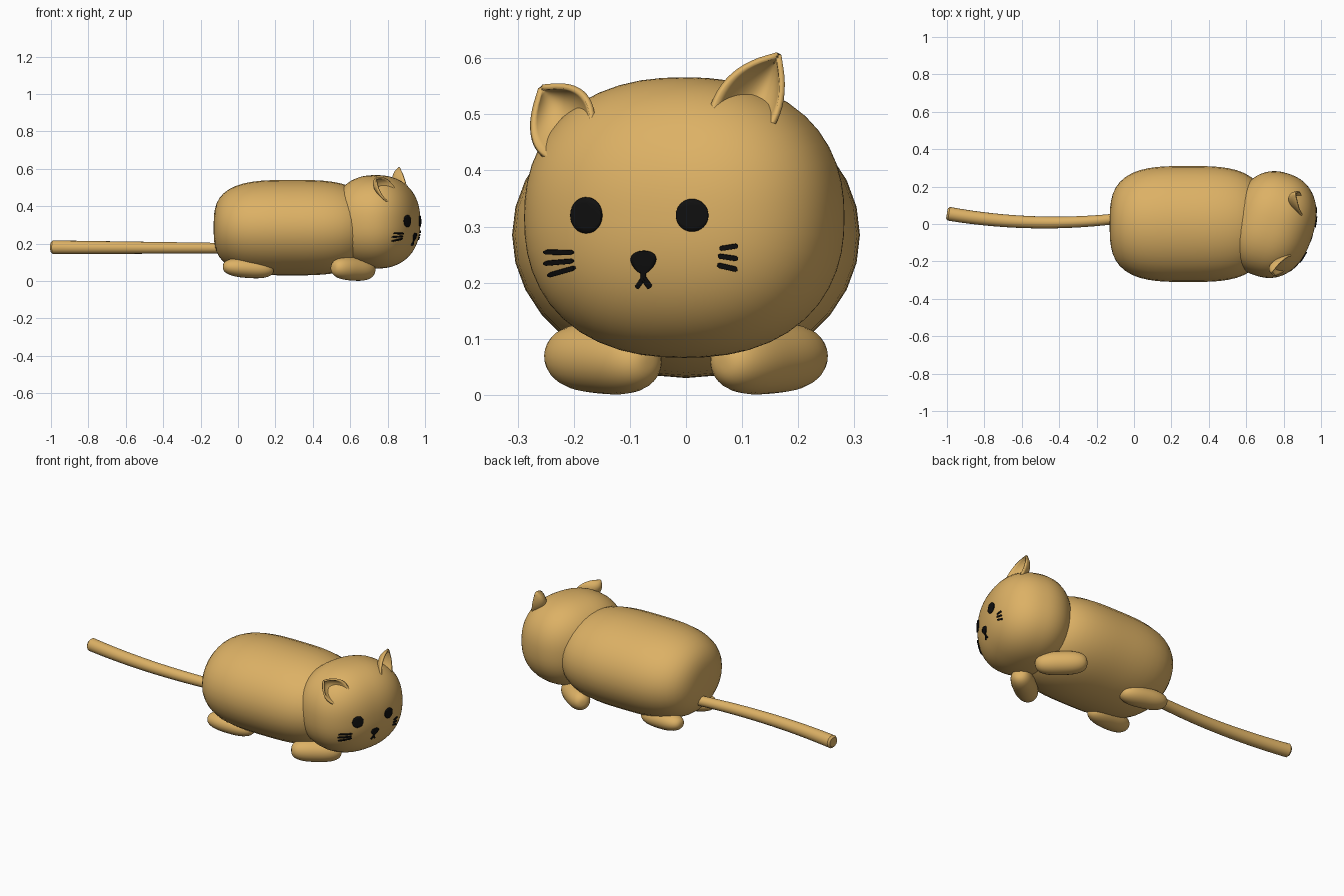
import bpy, bmesh, math
from mathutils import Vector, Matrix

if "Cube" in bpy.data.objects:
    bpy.data.objects.remove(bpy.data.objects["Cube"], do_unlink=True)


def material(name, colour, rough):
    m = bpy.data.materials.new(name)
    m.use_nodes = True
    m.diffuse_color = colour
    bsdf = m.node_tree.nodes["Principled BSDF"]
    bsdf.inputs["Base Color"].default_value = colour
    bsdf.inputs["Roughness"].default_value = rough
    return m


FUR = material("tan_fur", (0.72, 0.44, 0.13, 1), 0.7)
BLACK = material("black", (0.005, 0.005, 0.005, 1), 0.5)


def finish(obj, mat, angle=50):
    obj.data.materials.clear()
    obj.data.materials.append(mat)
    bpy.ops.object.select_all(action="DESELECT")
    obj.select_set(True)
    bpy.context.view_layer.objects.active = obj
    bpy.ops.object.shade_smooth_by_angle(angle=math.radians(angle))
    return obj


def add_mesh(name, bm, mat, angle=50):
    bmesh.ops.recalc_face_normals(bm, faces=bm.faces)
    mesh = bpy.data.meshes.new(name)
    bm.to_mesh(mesh)
    bm.free()
    obj = bpy.data.objects.new(name, mesh)
    bpy.context.collection.objects.link(obj)
    return finish(obj, mat, angle)


def gauge(p, half, cross, along):
    """Rounded-block measure: 1 on the surface, less inside."""
    ring = abs(p.y / half[1]) ** cross + abs(p.z / half[2]) ** cross
    return (ring ** (along / cross) + abs(p.x / half[0]) ** along) ** (1 / along)


def blob(name, loc, half, cross, along, yaw=0, pitch=0, segs=32):
    """Superellipsoid with its poles on the x axis."""
    bm = bmesh.new()
    bmesh.ops.create_uvsphere(bm, u_segments=segs, v_segments=segs, radius=1,
                              matrix=Matrix.Rotation(math.pi / 2, 4, "Y"))
    for v in bm.verts:
        v.co = Vector(a * b for a, b in zip(v.co, half))
        v.co /= gauge(v.co, half, cross, along)
    turn = Matrix.Rotation(math.radians(yaw), 4, "Z") @ Matrix.Rotation(math.radians(pitch), 4, "Y")
    bm.transform(Matrix.Translation(loc) @ turn)
    return add_mesh(name, bm, FUR, 180)


# Body and head
blob("body", (0.29, 0, 0.285), (0.42, 0.31, 0.255), 2, 3.2)
HEAD_AT, HEAD_HALF, HEAD_YAW, ROUND = Vector((0.737, -0.003, 0.316)), (0.225, 0.286, 0.25), -18, 2.3
blob("head", HEAD_AT, HEAD_HALF, ROUND, ROUND, HEAD_YAW, segs=48)

# Feet: front pair toes turned in
for side, label in ((1, "left"), (-1, "right")):
    blob("front_foot_" + label, (0.615, side * 0.148, 0.064), (0.135, 0.062, 0.062),
         2, 2.8, yaw=-38 * side, pitch=3, segs=24)
    blob("rear_foot_" + label, (0.055, side * 0.14, 0.068), (0.137, 0.062, 0.052),
         2, 2.6, yaw=-8 * side, pitch=4, segs=24)

# Tail: gently bent tube, thicker at the tip
curve = bpy.data.curves.new("tail", "CURVE")
curve.dimensions = "3D"
curve.bevel_depth = 1
curve.bevel_resolution = 6
curve.use_fill_caps = True
stations = [-0.05 - 0.94 * i / 16 for i in range(17)] + [-1.0]
spline = curve.splines.new("POLY")
spline.points.add(len(stations) - 1)
for pt, x in zip(spline.points, stations):
    pt.co = (x, 0.008 + 0.16 * (x + 0.45) ** 2, 0.175 - 0.005 * x, 1)
    pt.radius = 0.027 - 0.01 * x
spline.points[-1].radius = 0.027
tail = bpy.data.objects.new("tail", curve)
bpy.context.collection.objects.link(tail)
bpy.context.view_layer.objects.active = tail
tail.select_set(True)
bpy.ops.object.convert(target="MESH")
finish(bpy.context.view_layer.objects.active, FUR, 30)


def grid(bm, rows):
    verts = [[bm.verts.new(p) for p in row] for row in rows]
    for r, s in zip(verts, verts[1:]):
        for i in range(len(r) - 1):
            bm.faces.new((r[i], r[i + 1], s[i + 1], s[i]))


def thicken(obj, amount, offset):
    mod = obj.modifiers.new("thickness", "SOLIDIFY")
    mod.thickness = amount
    mod.offset = offset


# Ears: cupped leaf shells that open forwards
def ear(name, inner, outer, tip, back):
    inner, outer, tip, back = map(Vector, (inner, outer, tip, back))
    base = (inner + outer) / 2
    rows = []
    for j in range(-3, 13):
        v = j / 12
        w = (1 - max(v, 0) ** 1.7) * (1 + 0.8 * v)
        w = max(w, 0.03)
        rows.append([base + (tip - base) * v
                     + ((outer - inner) / 2 * u + back * (1 - u * u)) * w
                     for u in (k / 8 for k in range(-8, 9))])
    bm = bmesh.new()
    grid(bm, rows)
    thicken(add_mesh(name, bm, FUR, 60), 0.01, 0)


ear("ear_left", (0.9, 0.045, 0.508), (0.905, 0.13, 0.45), (0.865, 0.164, 0.605), (-0.055, 0.015, 0.01))
ear("ear_right", (0.835, -0.168, 0.503), (0.80, -0.252, 0.425), (0.74, -0.258, 0.547), (-0.05, 0.01, 0.01))


# Face details: thin plates wrapped onto the front of the head
TURN = Matrix.Rotation(math.radians(-HEAD_YAW), 3, "Z")


def depth(p):
    return gauge(TURN @ (p - HEAD_AT), HEAD_HALF, ROUND, ROUND)


def on_head(y, z, lift=0.002):
    low, high = HEAD_AT.x, 1.2
    for _ in range(30):
        mid = (low + high) / 2
        if depth(Vector((mid, y, z))) < 1:
            low = mid
        else:
            high = mid
    p, e = Vector((low, y, z)), 0.001
    slope = Vector([depth(p + d) - depth(p - d) for d in Matrix.Identity(3) * e])
    return p + slope.normalized() * lift


def plate(name, start, end, width):
    """Strip from start to end in (y, z); width(t) is its half width."""
    start, end = Vector(start), Vector(end)
    along = end - start
    across = Vector((-along.y, along.x)).normalized()
    rows = []
    for i in range(17):
        t = (1 - math.cos(math.pi * i / 16)) / 2
        w = max(width(t), 0.0006)
        rows.append([on_head(*(start + along * t + across * w * s / 3)) for s in range(-3, 4)])
    bm = bmesh.new()
    grid(bm, rows)
    thicken(add_mesh(name, bm, BLACK), 0.007, 0)


def oval(radius):
    return lambda t: radius * math.sqrt(max(0, 1 - (2 * t - 1) ** 2))


def stroke(t):
    return 0.004 * min(1, 8 * t + 0.4, 8 * (1 - t) + 0.4)


plate("eye_right", (-0.203, 0.32), (-0.149, 0.32), oval(0.032))
plate("eye_left", (-0.017, 0.32), (0.04, 0.32), oval(0.029))
plate("nose", (-0.075, 0.257), (-0.075, 0.217),
      lambda t: 0.025 * math.sqrt(max(0, 1 - (2 * t - 1) ** 2)) * (1.1 - 0.5 * t))
plate("mouth_stem", (-0.075, 0.222), (-0.075, 0.205), stroke)
for label, dy in (("left", 0.012), ("right", -0.012)):
    plate("mouth_" + label, (-0.075, 0.209), (-0.075 + dy, 0.192), stroke)

whiskers = {
    "right": [((-0.25, 0.255), (-0.2, 0.254)), ((-0.25, 0.235), (-0.2, 0.239)), ((-0.243, 0.214), (-0.197, 0.227))],
    "left": [((0.06, 0.261), (0.092, 0.266)), ((0.057, 0.248), (0.092, 0.243)), ((0.056, 0.232), (0.091, 0.224))],
}
for label, pairs in whiskers.items():
    for i, (a, b) in enumerate(pairs):
        plate(f"whisker_{label}_{i + 1}", a, b, stroke)
